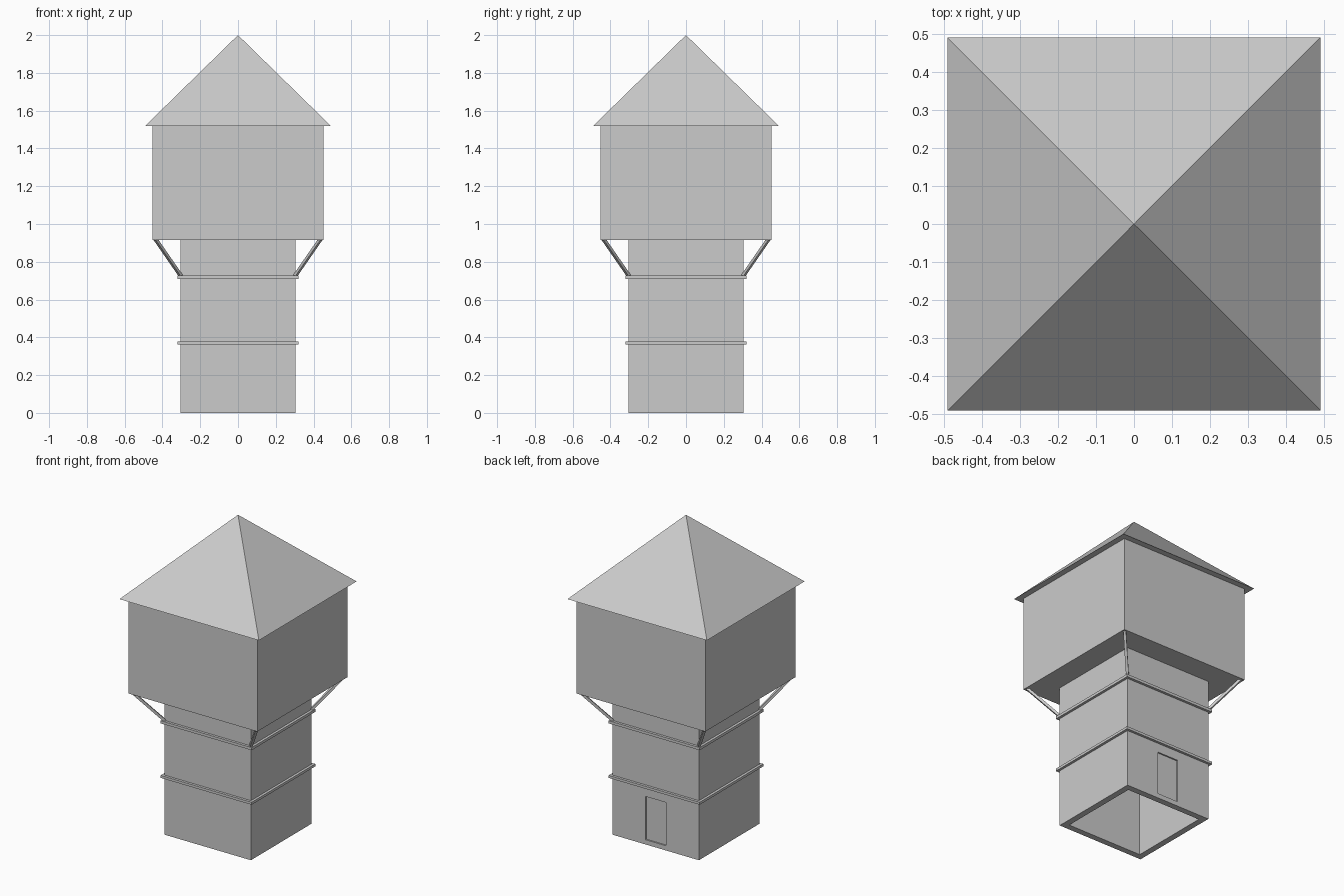
import bpy, bmesh
from math import sqrt, radians
from mathutils import Matrix, Vector

if "Cube" in bpy.data.objects:
    bpy.data.objects.remove(bpy.data.objects["Cube"])


def add_object(name, bm):
    bmesh.ops.recalc_face_normals(bm, faces=bm.faces)
    mesh = bpy.data.meshes.new(name)
    bm.to_mesh(mesh)
    bm.free()
    ob = bpy.data.objects.new(name, mesh)
    bpy.context.collection.objects.link(ob)
    return ob


def box(name, lo, hi):
    lo, hi = Vector(lo), Vector(hi)
    bm = bmesh.new()
    m = Matrix.Translation((lo + hi) / 2) @ Matrix.Diagonal((*(hi - lo), 1))
    bmesh.ops.create_cube(bm, size=1, matrix=m)
    return add_object(name, bm)


def square_ring(name, outer, inner, z0, z1):
    """Hollow square tube, open at both ends."""
    bm = bmesh.new()
    corners = [(-1, -1), (1, -1), (1, 1), (-1, 1)]
    profile = [(outer, z0), (outer, z1), (inner, z1), (inner, z0)]
    loops = [[bm.verts.new((x * r, y * r, z)) for x, y in corners] for r, z in profile]
    for i in range(4):
        a, b = loops[i], loops[(i + 1) % 4]
        for j in range(4):
            k = (j + 1) % 4
            bm.faces.new((a[j], a[k], b[k], b[j]))
    return add_object(name, bm)


def brace(name, sx, sy):
    """Slanted bar with level ends, running outward along a corner diagonal."""
    bm = bmesh.new()
    bmesh.ops.create_cube(bm, size=1)
    out = Vector((sx, sy, 0)) / sqrt(2)
    side = Vector((-sy, sx, 0)) / sqrt(2)
    foot = Vector((sx * 0.302, sy * 0.302, 0.725))
    head = Vector((sx * 0.435, sy * 0.435, 0.917))
    for v in bm.verts:
        base = head if v.co.z > 0 else foot
        v.co = base + out * v.co.x * 0.022 + side * v.co.y * 0.016
    return add_object(name, bm)


# Hollow tower shaft with a shallow door recess on the back
shaft = square_ring("tower_shaft", 0.304, 0.265, 0, 0.916)
cutter = box("door_cutter", (-0.073, 0.295, 0.03), (0.073, 0.35, 0.305))
cutter.hide_render = True
cutter.hide_set(True)
cut = shaft.modifiers.new("door_recess", 'BOOLEAN')
cut.operation = 'DIFFERENCE'
cut.solver = 'EXACT'
cut.object = cutter

# Bands around the shaft
square_ring("lower_band", 0.32, 0.302, 0.363, 0.379)
square_ring("upper_band", 0.32, 0.302, 0.71, 0.727)

# Overhanging upper room
box("upper_room", (-0.453, -0.453, 0.915), (0.453, 0.453, 1.52))

# Corner braces
for sx, xn in ((-1, "left"), (1, "right")):
    for sy, yn in ((-1, "front"), (1, "back")):
        brace(f"brace_{yn}_{xn}", sx, sy)

# Pyramid roof
bm = bmesh.new()
turn = Matrix.Translation((0, 0, 1.76)) @ Matrix.Rotation(radians(45), 4, 'Z')
bmesh.ops.create_cone(bm, cap_ends=True, segments=4, radius1=0.491 * sqrt(2),
                      radius2=0, depth=0.48, matrix=turn)
bmesh.ops.remove_doubles(bm, verts=bm.verts, dist=1e-5)
add_object("roof", bm)
